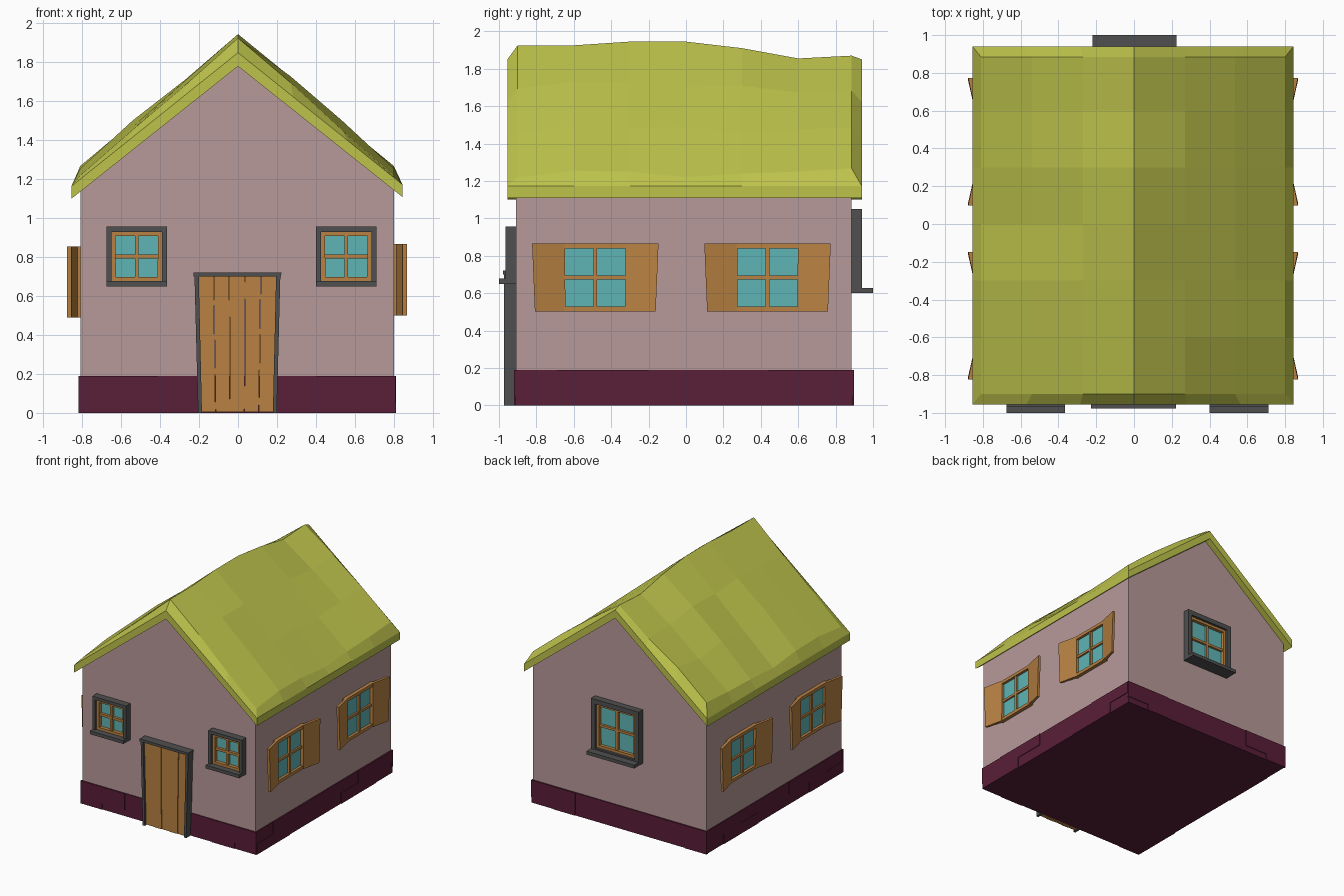
import bpy, bmesh, random
from math import radians
from mathutils import Matrix, Vector

if "Cube" in bpy.data.objects:
    bpy.data.objects.remove(bpy.data.objects["Cube"])

random.seed(4)


def material(name, rgb):
    m = bpy.data.materials.new(name)
    m.diffuse_color = (*rgb, 1)
    m.use_nodes = True
    m.node_tree.nodes["Principled BSDF"].inputs["Base Color"].default_value = m.diffuse_color
    return m


WALL = material("plaster", (0.48, 0.32, 0.32))
ROOF = material("thatch", (0.51, 0.54, 0.07))
WOOD = material("wood", (0.48, 0.22, 0.055))
GLASS = material("glass", (0.115, 0.46, 0.46))
STONE = material("dark_stone", (0.08, 0.08, 0.08))
BASE = material("plinth", (0.10, 0.013, 0.038))


def finish(name, bm, mat, matrix=Matrix()):
    bmesh.ops.recalc_face_normals(bm, faces=bm.faces[:])
    me = bpy.data.meshes.new(name)
    bm.to_mesh(me)
    bm.free()
    me.materials.append(mat)
    ob = bpy.data.objects.new(name, me)
    ob.matrix_world = matrix
    bpy.context.collection.objects.link(ob)
    return ob


def boxes(name, mat, items, matrix=Matrix(), taper=0.0):
    """Boxes given as (x0, x1, y0, y1, z0, z1); taper widens x with height."""
    bm = bmesh.new()
    for x0, x1, y0, y1, z0, z1 in items:
        vs = bmesh.ops.create_cube(bm, size=1)["verts"]
        for v in vs:
            v.co = Vector(((x0 + x1) / 2 + v.co.x * (x1 - x0),
                           (y0 + y1) / 2 + v.co.y * (y1 - y0),
                           (z0 + z1) / 2 + v.co.z * (z1 - z0)))
    for v in bm.verts:
        v.co.x *= 1 + taper * v.co.z
    return finish(name, bm, mat, matrix)


def border(w, h, t, y0, y1):
    """Four bars of a rectangular frame with half sizes w, h."""
    return [(-w, -w + t, y0, y1, -h, h), (w - t, w, y0, y1, -h, h),
            (-w + t, w - t, y0, y1, h - t, h), (-w + t, w - t, y0, y1, -h, -h + t)]


def place(x, y, z, angle):
    return Matrix.Translation((x, y, z)) @ Matrix.Rotation(radians(angle), 4, 'Z')


def window(name, m, w, h, t, front, bar=0.01, taper=0.06):
    """Wooden sash with a cross and glass; local -y points outward."""
    boxes(name + "_sash", WOOD, border(w, h, t, front, 0.02)
          + [(-bar, bar, front + 0.006, 0.01, -h + t, h - t),
             (-w + t, w - t, front + 0.008, 0.01, -bar, bar)], m, taper)
    boxes(name + "_glass", GLASS, [(-w + t, w - t, -0.008, 0.01, -h + t, h - t)], m, taper)


def framed_window(name, m, w, h, t, depth, sill):
    """Stone surround with a projecting sill around a sash."""
    boxes(name + "_surround", STONE, border(w, h, t, -depth, 0.02)
          + [(-w, w, -sill, -depth + 0.01, -h, -h + 0.028)], m)
    window(name, m, w - t + 0.002, h - t + 0.002, 0.024, -depth + 0.02)


# Walls with gables
bm = bmesh.new()
profile = [(-0.81, 0.1), (0.80, 0.1), (0.80, 1.15), (0, 1.79), (-0.81, 1.15)]
face = bm.faces.new([bm.verts.new((x, -0.908, z)) for x, z in profile])
ext = bmesh.ops.extrude_face_region(bm, geom=[face])
bmesh.ops.translate(bm, vec=(0, 1.793, 0),
                    verts=[g for g in ext["geom"] if isinstance(g, bmesh.types.BMVert)])
finish("walls", bm, WALL)

# Plinth with a few raised stones
boxes("plinth", BASE, [(-0.815, 0.807, -0.914, 0.894, 0, 0.19)])
stones = []
for a, b, z0, z1 in [(-0.82, -0.62, 0, 0.19), (-0.62, -0.41, 0.05, 0.19),
                     (0.40, 0.61, 0, 0.19), (0.61, 0.81, 0.05, 0.19)]:
    stones += [(a, b, -0.919, -0.9, z0, z1), (a, b, 0.88, 0.899, z0, z1)]
for a, b, z0, z1 in [(-0.91, -0.47, 0, 0.09), (-0.69, -0.2, 0.09, 0.19),
                     (0.21, 0.67, 0, 0.09), (0.44, 0.89, 0.09, 0.19)]:
    stones += [(0.79, 0.812, a, b, z0, z1), (-0.82, -0.8, a, b, z0, z1)]
boxes("plinth_stones", BASE, stones)

# Sagging roof: uneven top grid, bevelled rim, flat underside
bm = bmesh.new()
xs = [-0.81, -0.54, -0.27, 0, 0.27, 0.535, 0.80]
ys = [-0.90, -0.6, -0.3, 0, 0.3, 0.6, 0.885]
ridge = [1.925, 1.925, 1.945, 1.945, 1.91, 1.855, 1.87]
eave = [1.22, 1.255, 1.25, 1.22, 1.24, 1.25, 1.268]
grid = []
for j, y in enumerate(ys):
    row = []
    for i, x in enumerate(xs):
        k = abs(i - 3) / 3
        z = ridge[j] * (1 - k) + eave[j] * k
        if 0 < k < 1:
            z += random.uniform(-0.01, 0.03)
        row.append(bm.verts.new((x, y, z)))
    grid.append(row)
for j in range(6):
    for i in range(6):
        bm.faces.new((grid[j][i], grid[j][i + 1], grid[j + 1][i + 1], grid[j + 1][i]))
loop = (grid[0][:] + [grid[j][6] for j in range(1, 7)]
        + grid[6][5::-1] + [grid[j][0] for j in range(5, 0, -1)])
rim, low = [], []
for v in loop:
    x = v.co.x * 0.85 / 0.805
    y = -0.955 if v.co.y < -0.89 else 0.94 if v.co.y > 0.88 else v.co.y
    rim.append(bm.verts.new((x, y, 1.85 - 0.802 * abs(x))))
    low.append(bm.verts.new((x, y, 1.78 - 0.795 * abs(x))))
n = len(loop)
for a, b in ((loop, rim), (rim, low)):
    for i in range(n):
        bm.faces.new((a[i], a[(i + 1) % n], b[(i + 1) % n], b[i]))
bm.faces.new(low[3:16])
bm.faces.new(low[15:] + low[:4])
finish("roof", bm, ROOF)

# Door: planks in a frame that widens upward
planks = [(-0.185 + 0.074 * i, -0.113 + 0.074 * i, -0.045 - 0.004 * (i % 2), 0.01, 0.005, 0.705)
          for i in range(5)]
door = place(-0.003, -0.908, 0, 0)
boxes("door_planks", WOOD, planks, door, 0.13)
boxes("door_frame", STONE, [(-0.202, -0.182, -0.064, 0.01, 0, 0.70),
                            (0.182, 0.202, -0.064, 0.01, 0, 0.70),
                            (-0.206, 0.206, -0.07, 0.01, 0.70, 0.722)], door, 0.13)

# Front and back windows
for side, x in (("left", -0.52), ("right", 0.556)):
    framed_window("front_window_" + side, place(x, -0.908, 0.803, 0), 0.156, 0.153, 0.026, 0.058, 0.092)
framed_window("back_window", place(0.003, 0.885, 0.825, 180), 0.222, 0.225, 0.04, 0.055, 0.115)


def shutter(name, m, s):
    """Open shutter leaning away from the wall, s = side of the window."""
    bm = bmesh.new()
    ring = [(0.165, -0.008), (0.338, -0.046), (0.338, -0.068), (0.165, -0.032)]
    lo = [bm.verts.new((s * u * (0.955 if u > 0.2 else 0.99), d, -0.183)) for u, d in ring]
    hi = [bm.verts.new((s * u, d, 0.183)) for u, d in ring]
    bm.faces.new(lo)
    bm.faces.new(hi)
    for i in range(4):
        k = (i + 1) % 4
        bm.faces.new((lo[i], lo[k], hi[k], hi[i]))
    finish(name, bm, WOOD, m)


# Side windows with shutters
for side, x, angle, z in (("right", 0.80, 90, 0.684), ("left", -0.81, -90, 0.672)):
    for pos, y in (("front", -0.485), ("rear", 0.436)):
        name = f"{side}_{pos}_window"
        m = place(x, y, z, angle)
        window(name, m, 0.188, 0.183, 0.027, -0.03, 0.01, 0.04)
        for s in (-1, 1):
            shutter(f"{name}_shutter_{'a' if s < 0 else 'b'}", m, s)
